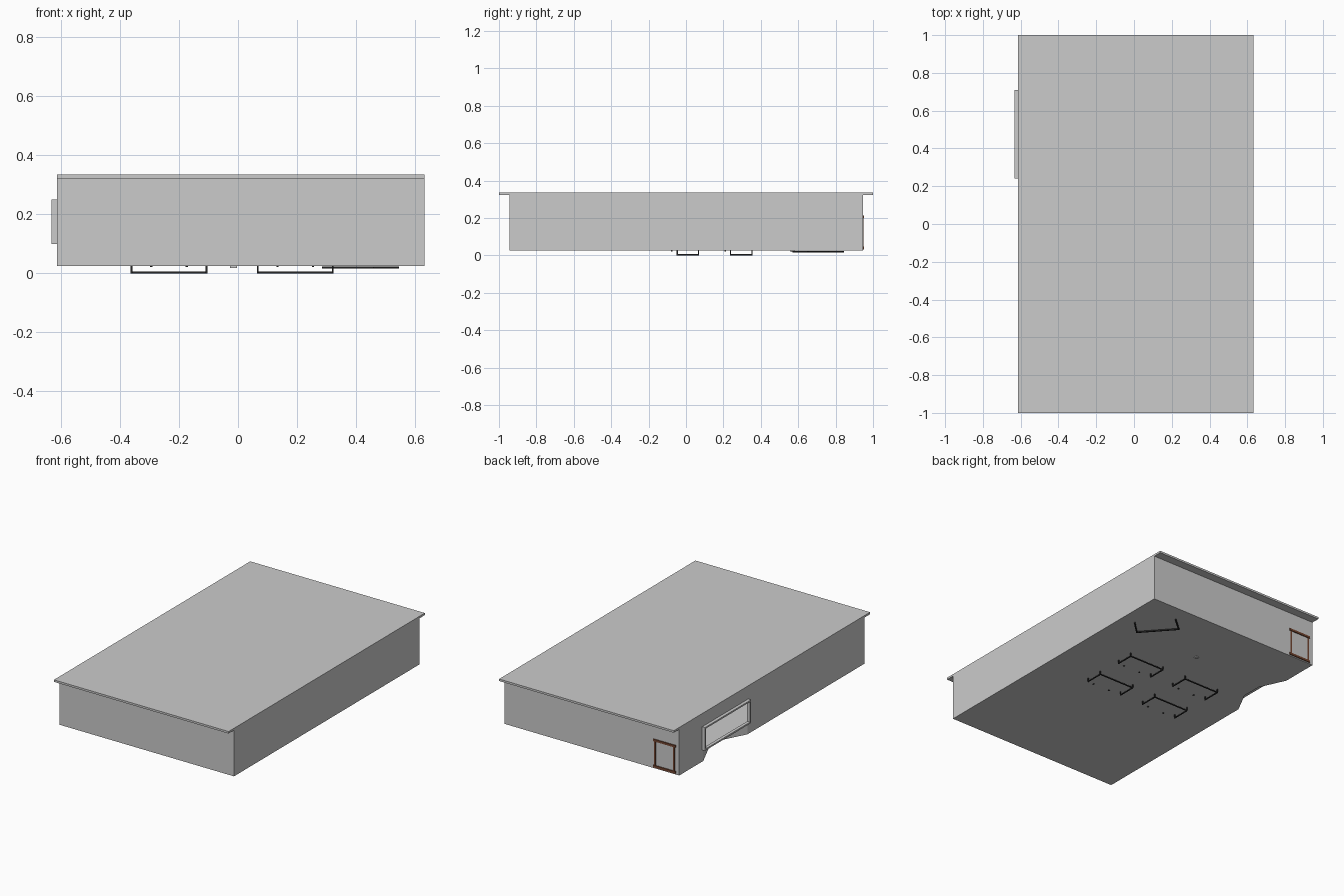
import bpy, bmesh
from mathutils import Vector

if "Cube" in bpy.data.objects:
    bpy.data.objects.remove(bpy.data.objects["Cube"])


def material(name, rgb):
    m = bpy.data.materials.new(name)
    m.diffuse_color = (*rgb, 1)
    m.use_nodes = True
    m.node_tree.nodes["Principled BSDF"].inputs["Base Color"].default_value = m.diffuse_color
    return m


BLACK = material("dark_metal", (0.02, 0.02, 0.02))
BROWN = material("brown_metal", (0.17, 0.06, 0.03))


def finish(name, bm, mat=None):
    me = bpy.data.meshes.new(name)
    bm.to_mesh(me)
    bm.free()
    ob = bpy.data.objects.new(name, me)
    bpy.context.collection.objects.link(ob)
    if mat:
        me.materials.append(mat)
    return ob


def add_box(bm, lo, hi):
    lo, hi = Vector(lo), Vector(hi)
    c, s = (lo + hi) / 2, hi - lo
    for v in bmesh.ops.create_cube(bm, size=1)["verts"]:
        v.co = Vector((v.co.x * s.x, v.co.y * s.y, v.co.z * s.z)) + c


def boxes(name, spans, mat=None):
    bm = bmesh.new()
    for lo, hi in spans:
        add_box(bm, lo, hi)
    return finish(name, bm, mat)


def add_bar(bm, a, b, w):
    # square bar running between two points
    a, b = Vector(a), Vector(b)
    d = b - a
    rot = d.to_track_quat('Z', 'Y')
    for v in bmesh.ops.create_cube(bm, size=1)["verts"]:
        p = Vector((v.co.x * w, v.co.y * w, v.co.z * (d.length + w)))
        v.co = rot @ p + (a + b) / 2


X0, X1, Y, ZB, ZT = -0.613, 0.633, 0.945, 0.025, 0.322

# Overhanging lid
boxes("lid", [((X0, -1, ZT), (X1, 1, 0.335))])

# Hollow case: thin walls, floor with a notch, scoop below the side opening
ya, yb, zo, zf = 0.70, 0.25, 0.24, 0.105
notch = [(X0, ya, ZB), (-0.535, 0.53, ZB), (-0.535, 0.40, ZB), (X0, yb, ZB)]
lip = [(X0, ya, zf), (X0, yb, zf)]
polys = [
    [(X0, -Y, ZB), (X1, -Y, ZB), (X1, -Y, ZT), (X0, -Y, ZT)],
    [(X0, Y, ZB), (X1, Y, ZB), (X1, Y, ZT), (X0, Y, ZT)],
    [(X1, -Y, ZB), (X1, Y, ZB), (X1, Y, ZT), (X1, -Y, ZT)],
    [(X0, -Y, ZB), (X1, -Y, ZB), (X1, Y, ZB), (X0, Y, ZB)] + notch,
    [(X0, Y, ZB), (X0, Y, ZT), (X0, -Y, ZT), (X0, -Y, ZB),
     notch[3], (X0, yb, zo), (X0, ya, zo), notch[0]],
    [notch[1], notch[2], lip[1], lip[0]],
    [notch[0], notch[1], lip[0]],
    [notch[2], notch[3], lip[1]],
]
bm = bmesh.new()
centre = Vector((0, 0, 0.17))
for p in polys:
    f = bm.faces.new([bm.verts.new(q) for q in p])
    f.normal_update()
    if f.normal.dot(f.verts[0].co - centre) < 0:
        f.normal_flip()
bmesh.ops.remove_doubles(bm, verts=bm.verts[:], dist=0.0005)
finish("case", bm)

# Raised frame around the side opening
xf = -0.633
boxes("opening_frame", [
    ((xf, 0.24, 0.10), (X0, 0.71, 0.11)),
    ((xf, 0.24, 0.24), (X0, 0.71, 0.25)),
    ((xf, 0.24, 0.11), (X0, 0.252, 0.24)),
    ((xf, 0.698, 0.11), (X0, 0.71, 0.24)),
])

# Brown bracket on the back
boxes("back_bracket_rails", [
    ((-0.59, Y, z), (-0.43, Y + 0.006, z + 0.014)) for z in (0.032, 0.2)], BROWN)
boxes("back_bracket_posts", [
    ((x - 0.005, Y, 0.032), (x + 0.005, Y + 0.004, 0.214))
    for x in (-0.577, -0.443)], BROWN)

# Four wire feet under the floor, each with two small screws
w = 0.006
for i, (x, y) in enumerate([(-0.234, 0.01), (0.194, 0.01),
                            (-0.234, 0.295), (0.194, 0.295)]):
    bm = bmesh.new()
    l, r, b, t, z = x - 0.127, x + 0.127, y - 0.057, y + 0.057, 0.003
    add_bar(bm, (l, t, z), (r, t, z), w)
    for px in (l, r):
        add_bar(bm, (px, b, z), (px, t, z), w)
        for py in (b, t):
            add_bar(bm, (px, py, z), (px, py, ZB), w)
    finish(f"wire_foot_{i + 1}", bm, BLACK)
    boxes(f"foot_screws_{i + 1}", [
        ((x + s - 0.004, y - 0.09, 0.021), (x + s + 0.004, y - 0.082, ZB))
        for s in (-0.06, 0.06)], BLACK)

# Angled U-shaped bracket under the floor
path = [(0.54, 0.65), (0.46, 0.575), (0.29, 0.765), (0.375, 0.838)]
bm = bmesh.new()
for p, q in zip(path, path[1:]):
    add_bar(bm, (*p, 0.02), (*q, 0.02), 0.008)
finish("angled_bracket", bm, BLACK)

# Small plate under the floor
boxes("floor_plate", [((-0.027, 0.56, 0.019), (-0.003, 0.58, ZB))])
